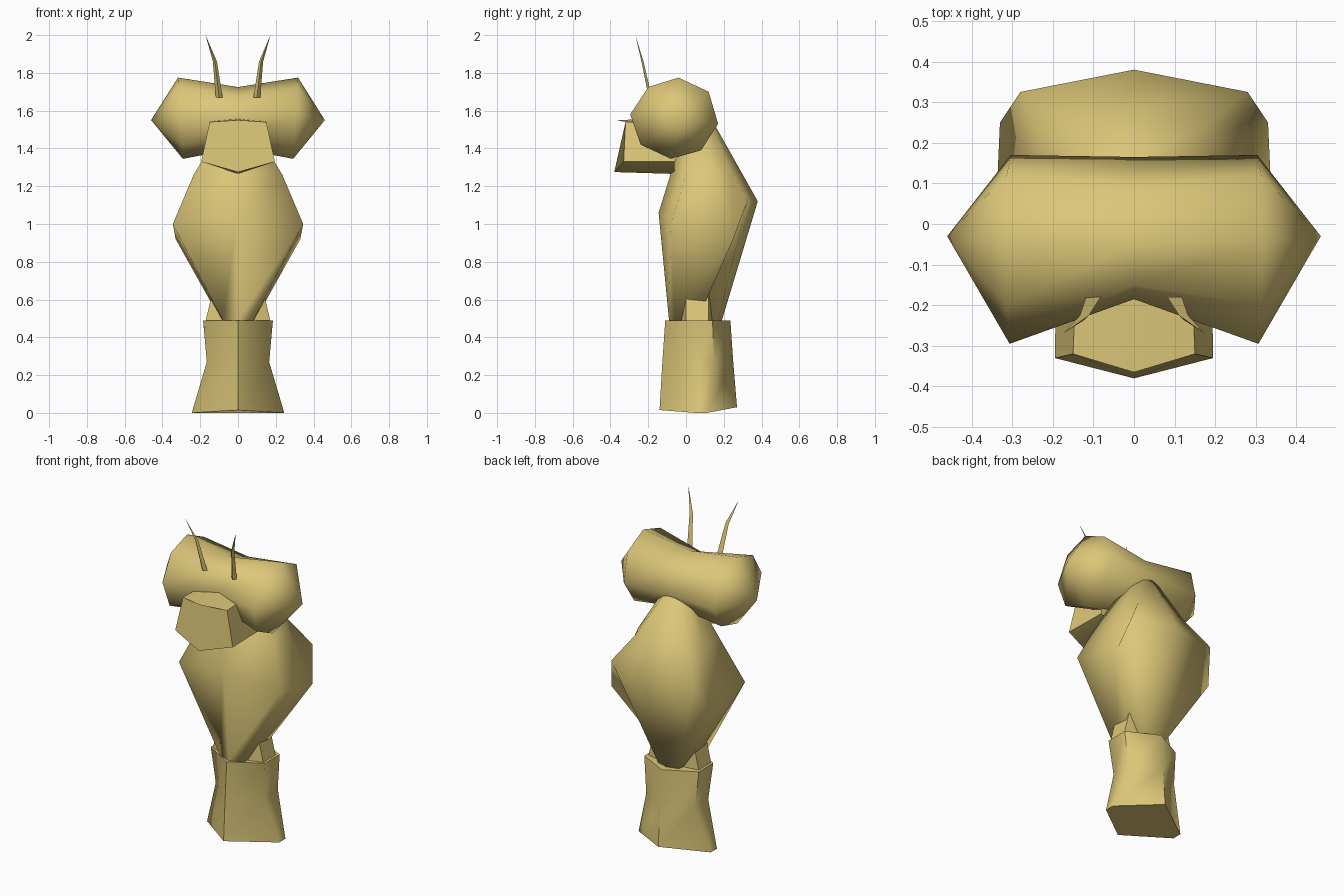
import bpy
import bmesh
from math import radians
from mathutils import Vector

default_cube = bpy.data.objects.get("Cube")
if default_cube:
    bpy.data.objects.remove(default_cube, do_unlink=True)

# One tan colour for every part
tan = bpy.data.materials.new("tan")
tan.use_nodes = True
tan.diffuse_color = (0.72, 0.57, 0.19, 1)
shader = tan.node_tree.nodes["Principled BSDF"]
shader.inputs["Base Color"].default_value = tan.diffuse_color
shader.inputs["Roughness"].default_value = 0.8


def mirrored_ring(half):
    """Close a half outline, running from front to back, across x = 0."""
    other_side = [(-x, y, z) for x, y, z in reversed(half) if x > 0]
    return list(half) + other_side


def loft(name, rings, sharp_angle=60):
    """Skin a list of equal rings and cap both ends."""
    bm = bmesh.new()
    loops = [[bm.verts.new(point) for point in ring] for ring in rings]
    for lower, upper in zip(loops, loops[1:]):
        for i in range(len(lower)):
            j = (i + 1) % len(lower)
            bm.faces.new((lower[i], lower[j], upper[j], upper[i]))
    for cap in (loops[0], loops[-1]):
        bm.faces.new(cap)
    # Rings that shrink to one point become a tip
    bmesh.ops.remove_doubles(bm, verts=bm.verts, dist=0.0001)
    bmesh.ops.recalc_face_normals(bm, faces=bm.faces)
    mesh = bpy.data.meshes.new(name)
    bm.to_mesh(mesh)
    bm.free()
    mesh.materials.append(tan)
    part = bpy.data.objects.new(name, mesh)
    bpy.context.collection.objects.link(part)
    bpy.ops.object.select_all(action="DESELECT")
    part.select_set(True)
    bpy.context.view_layer.objects.active = part
    bpy.ops.object.shade_smooth_by_angle(angle=radians(sharp_angle))
    return part


# Flared leg block with a pinched waist
leg_halves = [
    [(0, -.14, .015), (.245, .05, 0), (.245, .11, 0), (0, .27, .03)],
    [(0, -.125, .27), (.165, .02, .27), (.165, .15, .27), (0, .25, .27)],
    [(0, -.11, .49), (.185, 0, .49), (.185, .14, .49), (0, .235, .49)],
]
loft("leg_block", [mirrored_ring(half) for half in leg_halves])

# Tapered waist column that runs up inside the torso
column_halves = [
    [(0, -.05, z), (width, 0, z), (width, .12, z), (0, .15, z)]
    for z, width in ((.45, .18), (.62, .14), (.9, .08))
]
loft("waist_column", [mirrored_ring(half) for half in column_halves])

# Torso, widest in the middle with a ridge down the back
torso_halves = [
    [(0, -.09, .49), (.08, -.06, .49), (.09, .06, .49), (.07, .17, .49), (0, .19, .49)],
    [(0, -.145, 1.06), (.345, -.08, 1), (.33, .25, .92), (.28, .325, 1.12), (0, .38, 1.12)],
    [(0, -.08, 1.27), (.235, 0, 1.26), (.22, .15, 1.27), (.17, .24, 1.28), (0, .29, 1.28)],
    [(0, 0, 1.52), (.08, .04, 1.52), (.08, .1, 1.52), (.05, .14, 1.52), (0, .155, 1.52)],
]
loft("torso", [mirrored_ring(half) for half in torso_halves], 75)

# Wide head, narrow in the middle and pointed at each side
bulge = [(-.04, 1.775), (.12, 1.7), (.17, 1.53), (.08, 1.39),
         (-.08, 1.345), (-.24, 1.42), (-.295, 1.58), (-.2, 1.725)]
bridge = [(-.05, 1.725), (.1, 1.67), (.165, 1.54), (.08, 1.43),
          (-.06, 1.4), (-.15, 1.45), (-.185, 1.57), (-.15, 1.68)]


def head_bulge(side):
    return [(side * (.305 + .06 * (z - 1.56)), y, z) for y, z in bulge]


def head_tip(side):
    return [(side * .46, -.03, 1.55)] * len(bulge)


loft("head", [
    head_tip(-1),
    head_bulge(-1),
    [(0, y, z) for y, z in bridge],
    head_bulge(1),
    head_tip(1),
], 75)

# Blunt muzzle under the front of the head
muzzle_front = [(0, -.365, 1.55), (.15, -.32, 1.54), (.195, -.33, 1.33), (0, -.38, 1.275)]
muzzle_back = [(0, -.06, 1.56), (.14, -.06, 1.545), (.19, -.06, 1.33), (0, -.06, 1.265)]
loft("muzzle", [mirrored_ring(muzzle_front), mirrored_ring(muzzle_back)])

# Pair of thin bent antennae, each a tapered triangular strip
for name, side in (("left_antenna", 1), ("right_antenna", -1)):
    joints = [((.1, -.18, 1.67), .018), ((.122, -.225, 1.86), .011), ((.172, -.268, 2), 0)]
    rings = []
    for (x, y, z), size in joints:
        centre = Vector((side * x, y, z))
        corners = ((-1, 0, 0), (1, 0, 0), (0, -1, 0))
        rings.append([centre + size * Vector(corner) for corner in corners])
    loft(name, rings[:-1] + [[rings[-1][0]] * len(corners)])
